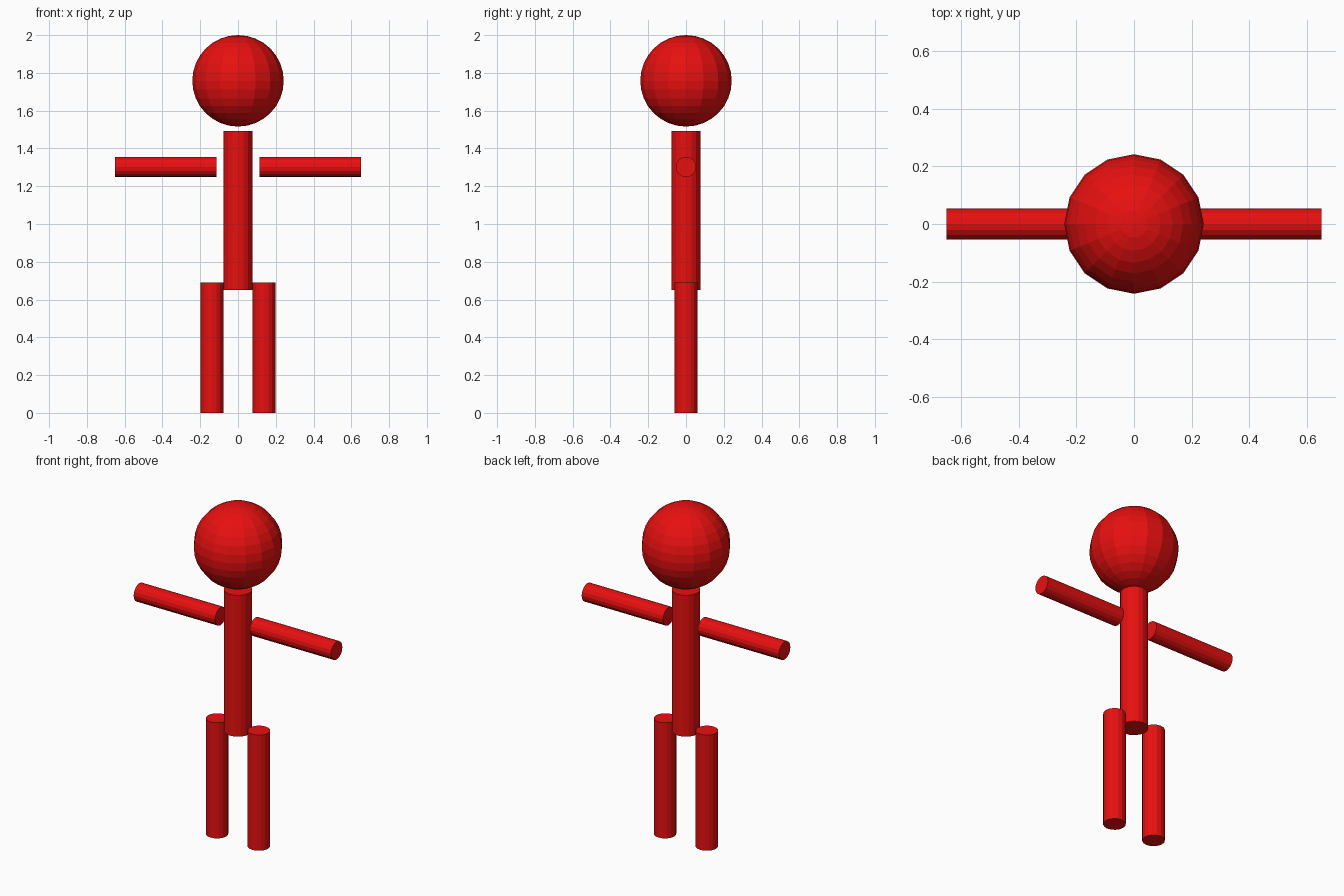
import bpy
from math import pi

if "Cube" in bpy.data.objects:
    bpy.data.objects.remove(bpy.data.objects["Cube"])

SIDES = 16

red = bpy.data.materials.new("red")
red.diffuse_color = (0.8, 0.005, 0.005, 1)
red.use_nodes = True
red.node_tree.nodes["Principled BSDF"].inputs["Base Color"].default_value = red.diffuse_color


def finish(name):
    obj = bpy.context.object
    obj.name = name
    obj.data.materials.append(red)


def rod(name, radius, length, location, rotation=(0, 0, 0)):
    bpy.ops.mesh.primitive_cylinder_add(vertices=SIDES, radius=radius, depth=length,
                                        location=location, rotation=rotation)
    finish(name)


# Head: faceted ball floating just above the torso
bpy.ops.mesh.primitive_uv_sphere_add(segments=SIDES, ring_count=16, radius=0.242,
                                     location=(0, 0, 1.758))
finish("head")

# Torso
rod("torso", 0.0765, 0.842, (0, 0, 1.071))

# Arms and legs, one pair per side
for side, s in (("left", -1), ("right", 1)):
    rod(side + "_arm", 0.0535, 0.536, (s * 0.3825, 0, 1.302), (0, pi / 2, 0))
    rod(side + "_leg", 0.0612, 0.689, (s * 0.1377, 0, 0.3445))
